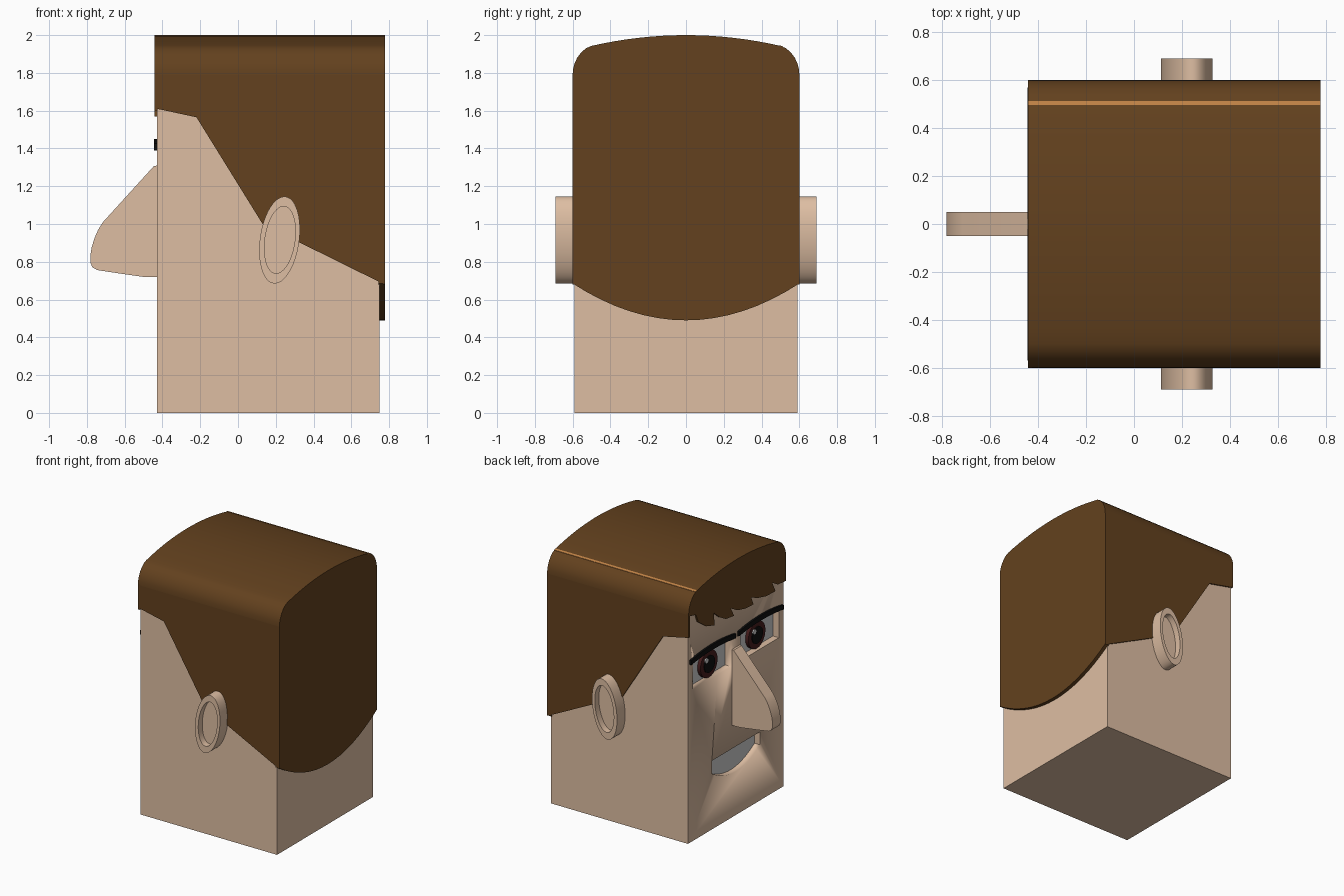
import bpy, bmesh
from math import sin, cos, pi, radians

if "Cube" in bpy.data.objects:
    bpy.data.objects.remove(bpy.data.objects["Cube"])


def material(name, rgb):
    m = bpy.data.materials.new(name)
    m.diffuse_color = (*rgb, 1)
    m.use_nodes = True
    m.node_tree.nodes["Principled BSDF"].inputs["Base Color"].default_value = m.diffuse_color
    return m


SKIN = material("skin", (0.73, 0.515, 0.365))
HAIR = material("hair", (0.125, 0.053, 0.013))
PART = material("hair_parting", (0.52, 0.22, 0.06))
BLACK = material("black", (0.004, 0.004, 0.004))
IRIS = material("iris", (0.06, 0.012, 0.012))


def prism(name, pts, axis, lo, hi, mat=None, inner=None, depth=0.0):
    """Extrude an outline along X (points are y,z) or Y (points are x,z).
    An inner outline of equal length makes a recess in the hi end."""
    def place(p, d):
        return (d, p[0], p[1]) if axis == 'X' else (p[0], d, p[1])
    bm = bmesh.new()
    rings = [(pts, lo), (pts, hi)]
    if inner:
        rings += [(inner, hi), (inner, hi - depth)]
    loops = [[bm.verts.new(place(p, d)) for p in outline] for outline, d in rings]
    n = len(pts)
    for a, b in zip(loops, loops[1:]):
        for i in range(n):
            j = (i + 1) % n
            bm.faces.new((a[i], a[j], b[j], b[i]))
    bm.faces.new(loops[0])
    bm.faces.new(loops[-1])
    bmesh.ops.recalc_face_normals(bm, faces=bm.faces)
    me = bpy.data.meshes.new(name)
    bm.to_mesh(me)
    bm.free()
    ob = bpy.data.objects.new(name, me)
    bpy.context.collection.objects.link(ob)
    if mat:
        me.materials.append(mat)
    bpy.ops.object.select_all(action='DESELECT')
    ob.select_set(True)
    bpy.context.view_layer.objects.active = ob
    bpy.ops.object.shade_smooth_by_angle(angle=radians(25))
    return ob


def ellipse(cx, cz, a, b, tilt=0.0, n=48):
    t = radians(tilt)
    return [(cx + a * cos(k) * cos(t) + b * sin(k) * sin(t),
             cz - a * cos(k) * sin(t) + b * sin(k) * cos(t))
            for k in (2 * pi * i / n for i in range(n))]


def bow(u0, u1, z, rise, n=16):
    """Parabolic arc from (u0,z) to (u1,z) with its middle raised by rise."""
    return [(u0 + (u1 - u0) * i / n, z + rise * 4 * (i / n) * (1 - i / n))
            for i in range(n + 1)]


def rect(u0, u1, z0, z1):
    return [(u0, z0), (u1, z0), (u1, z1), (u0, z1)]


# Head block
FACE = -0.43
head = prism("head", rect(-0.59, 0.59, 0, 1.79), 'X', FACE, 0.75, SKIN)


def recess(name, pts, back):
    """Cut an opening in the face and line its floor with a grey panel."""
    cutter = prism("cutter", pts, 'X', FACE - 0.1, back)
    cutter.hide_render = True
    mod = head.modifiers.new("recess", 'BOOLEAN')
    mod.operation, mod.solver, mod.object = 'DIFFERENCE', 'EXACT', cutter
    bpy.context.view_layer.objects.active = head
    bpy.ops.object.modifier_apply(modifier=mod.name)
    bpy.data.objects.remove(cutter)
    prism(name, pts, 'X', back - 0.004, back + 0.01)


# Mouth: flat top, bowed lower lip
recess("teeth", [(0.295, 0.535), (-0.295, 0.535)] + bow(-0.295, 0.295, 0.435, -0.095), -0.38)

for side, s in (("left", 1), ("right", -1)):
    # Eye, iris, pupil, glint
    recess("eye_white_" + side,
           [(s * 0.53, 1.18), (s * 0.06, 1.18)] + bow(s * 0.06, s * 0.53, 1.385, 0.025), -0.375)
    prism("iris_" + side, ellipse(s * 0.295, 1.285, 0.105, 0.104), 'X', -0.405, -0.375, IRIS)
    prism("pupil_" + side, ellipse(s * 0.295, 1.285, 0.065, 0.065), 'X', -0.412, -0.40, BLACK)
    prism("eye_glint_" + side, ellipse(s * 0.295 + 0.04, 1.325, 0.018, 0.018, n=20), 'X', -0.416, -0.40)

    # Eyebrow
    prism("eyebrow_" + side,
          bow(s * 0.02, s * 0.57, 1.39, 0.02) + bow(s * 0.57, s * 0.02, 1.425, 0.025),
          'X', -0.445, FACE + 0.005, BLACK)

    # Ear with recessed middle
    prism("ear_" + side, ellipse(0.22, 0.915, 0.104, 0.232, 8), 'Y', s * 0.58, s * 0.69, SKIN,
          inner=ellipse(0.222, 0.916, 0.079, 0.179, 8), depth=s * 0.05)

    # Side hair panel
    prism("side_hair_" + side,
          [(-0.443, 1.79), (-0.443, 1.613), (-0.22, 1.565), (0.13, 1.0), (0.33, 0.9),
           (0.775, 0.68), (0.775, 1.79)], 'Y', s * 0.585, s * 0.6, HAIR)

# Nose
prism("nose",
      [(-0.42, 1.31), (-0.445, 1.307), (-0.715, 1.01), (-0.74, 0.97), (-0.76, 0.925),
       (-0.775, 0.875), (-0.782, 0.83), (-0.782, 0.795), (-0.77, 0.77), (-0.745, 0.756),
       (-0.62, 0.737), (-0.5, 0.72), (-0.42, 0.718)], 'Y', -0.05, 0.05, SKIN)

# Hair top: shallow crown with rounded shoulders
shoulder = [(0.6, 1.79), (0.598, 1.82), (0.59, 1.85), (0.576, 1.88), (0.556, 1.907),
            (0.53, 1.93), (0.5, 1.943)]
crown = bow(0.5, -0.5, 1.943, 0.057)[1:-1]
prism("hair_top", shoulder + crown + [(-y, z) for y, z in reversed(shoulder)],
      'X', -0.443, 0.778, HAIR)

# Thin parting line
prism("hair_parting", [(0.497, 1.935), (0.513, 1.93), (0.513, 1.940), (0.497, 1.946)],
      'X', -0.443, 0.778, PART)

# Back hair with bowed lower edge
prism("back_hair", [(0.6, 1.79), (-0.6, 1.79)] + bow(-0.6, 0.6, 0.685, -0.195),
      'X', 0.745, 0.778, HAIR)

# Jagged fringe
prism("fringe",
      [(0.6, 1.8), (0.6, 1.78), (0.51, 1.76), (0.48, 1.69), (0.38, 1.62), (0.28, 1.59),
       (0.29, 1.69), (0.22, 1.63), (0.14, 1.585), (0.04, 1.572), (0.08, 1.645), (0.0, 1.6),
       (-0.1, 1.575), (-0.2, 1.57), (-0.17, 1.635), (-0.25, 1.6), (-0.36, 1.573),
       (-0.47, 1.57), (-0.43, 1.65), (-0.5, 1.61), (-0.6, 1.6), (-0.6, 1.8)],
      'X', -0.443, FACE + 0.005, HAIR)
